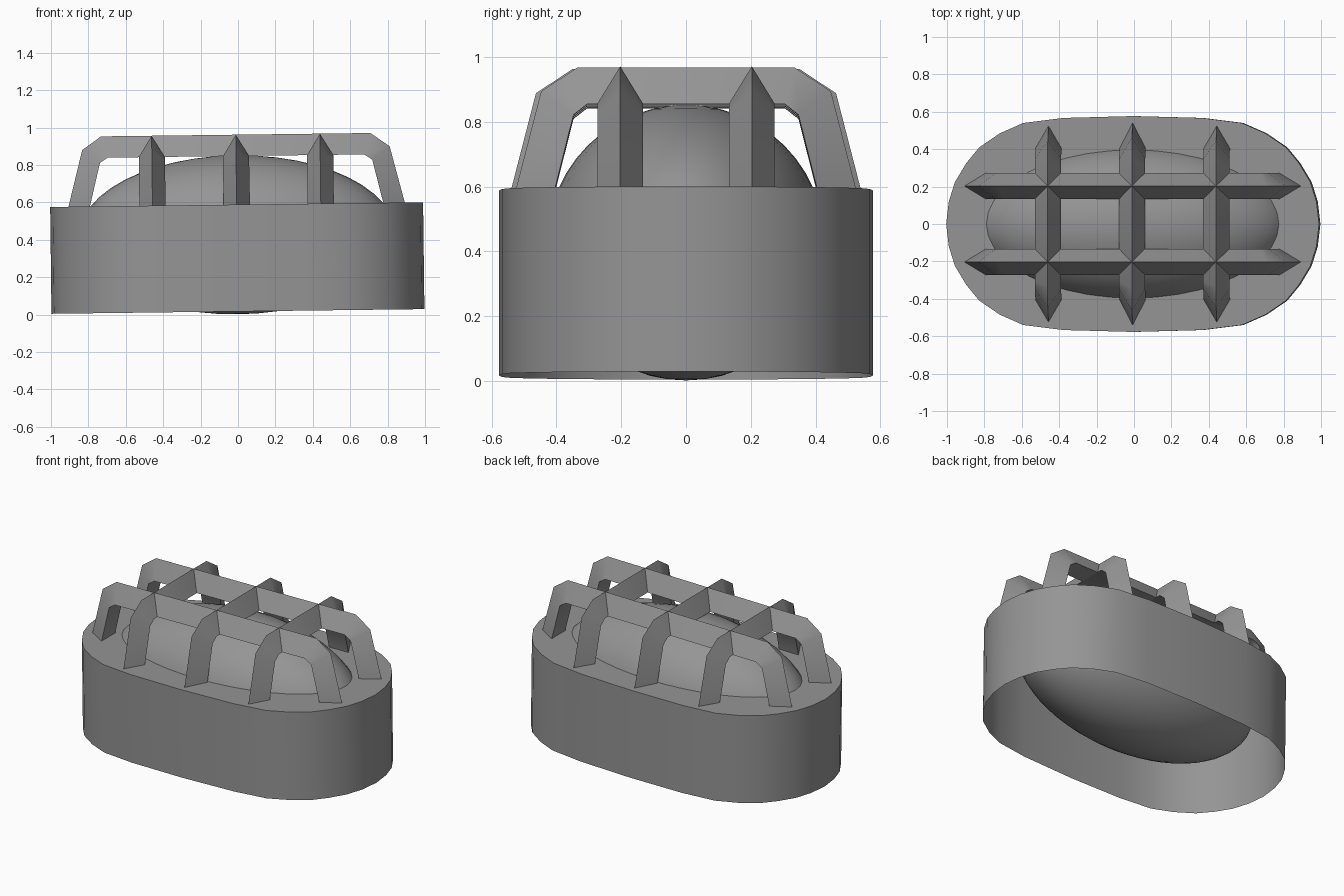
import bpy, bmesh
from mathutils import Matrix

if "Cube" in bpy.data.objects:
    bpy.data.objects.remove(bpy.data.objects["Cube"])

# whole lamp leans very slightly
TILT = Matrix.Rotation(-0.0125, 4, 'Y')

dark_grey = bpy.data.materials.new("dark_grey")
dark_grey.diffuse_color = (.3, .3, .3, 1)
dark_grey.use_nodes = True
dark_grey.node_tree.nodes["Principled BSDF"].inputs["Base Color"].default_value = dark_grey.diffuse_color


def finish(bm, name, smooth):
    bm.transform(TILT)
    me = bpy.data.meshes.new(name)
    bm.to_mesh(me)
    bm.free()
    me.materials.append(dark_grey)
    ob = bpy.data.objects.new(name, me)
    bpy.context.collection.objects.link(ob)
    bpy.ops.object.select_all(action='DESELECT')
    ob.select_set(True)
    bpy.context.view_layer.objects.active = ob
    bpy.ops.object.shade_smooth_by_angle(angle=smooth)
    return ob


# housing: oblong wall with a flat top, open underneath
quad = [(.997, 0), (.983, .12), (.95, .225), (.89, .325), (.82, .41),
        (.71, .485), (.585, .54), (.37, .567), (0, .577)]
half = quad + [(-x, y) for x, y in quad[-2::-1]]
outline = half + [(x, -y) for x, y in half[-2:0:-1]]
bm = bmesh.new()
low = [bm.verts.new((x, y, .017)) for x, y in outline]
top = [bm.verts.new((x, y, .588)) for x, y in outline]
n = len(outline)
for i in range(n):
    j = (i + 1) % n
    bm.faces.new((low[i], low[j], top[j], top[i]))
bm.faces.new(top)
finish(bm, "housing", 0.6)

# glass dome: full ellipsoid showing above and below the top plate
bm = bmesh.new()
bmesh.ops.create_uvsphere(bm, u_segments=40, v_segments=24, radius=1)
bm.transform(Matrix.Translation((0, 0, .427)) @ Matrix.Diagonal((.845, .428, .425, 1)))
finish(bm, "glass_dome", 0.6)


# guard bar: triangular section swept along a bent path, ridge outwards
def guard_bar(name, outer, inner, offset, along_x, w=.07):
    outer = [(-a, z) for a, z in outer] + [(a, z) for a, z in outer[::-1]]
    inner = [(-a, z) for a, z in inner] + [(a, z) for a, z in inner[::-1]]
    bm = bmesh.new()

    def vert(a, side, z):
        p = (a, offset + side) if along_x else (offset + side, a)
        return bm.verts.new((*p, z))

    rings = [(vert(o[0], 0, o[1]), vert(i[0], w, i[1]), vert(i[0], -w, i[1]))
             for o, i in zip(outer, inner)]
    for r, s in zip(rings, rings[1:]):
        for k in range(3):
            m = (k + 1) % 3
            bm.faces.new((r[k], r[m], s[m], s[k]))
    bm.faces.new(rings[0])
    bm.faces.new(rings[-1])
    bmesh.ops.recalc_face_normals(bm, faces=bm.faces)
    finish(bm, name, 0.8)


long_in = [(.785, .585), (.728, .82), (.685, .848)]
long_out = [(.9, .585), (.822, .89), (.72, .962)]
for i, y in enumerate((-.203, .203)):
    guard_bar(f"long_guard_bar_{i + 1}", long_out, long_in, y, True)

cross_in = [(.405, .585), (.347, .815), (.305, .848)]
for i, (x, s) in enumerate(((-.45, 0), (0, .016), (.45, 0))):
    cross_out = [(.525 + s, .585), (.447 + s, .888), (.335 + s, .962)]
    guard_bar(f"cross_guard_bar_{i + 1}", cross_out, cross_in, x, False)
